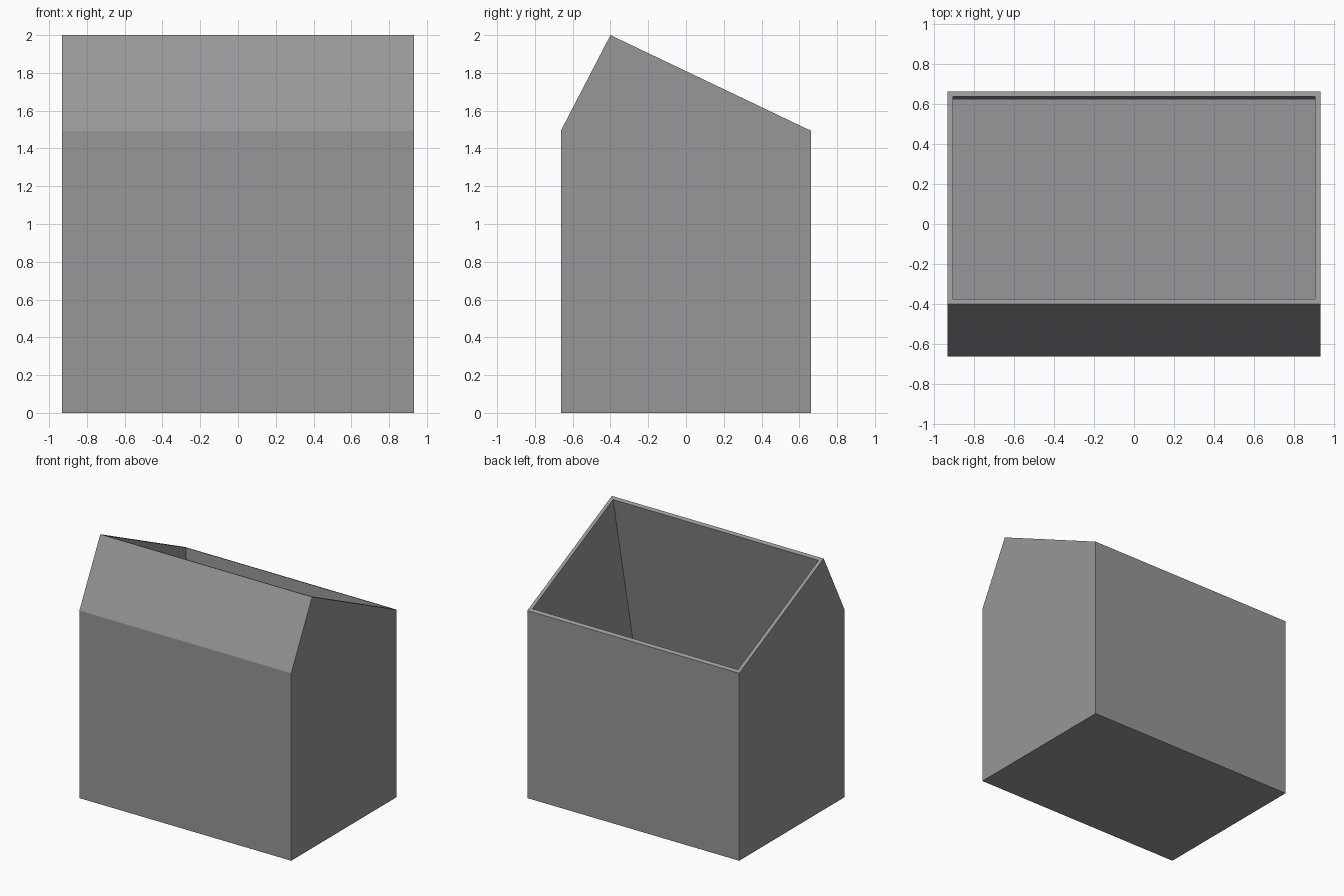
import bpy, bmesh

default_cube = bpy.data.objects.get("Cube")
if default_cube:
    bpy.data.objects.remove(default_cube, do_unlink=True)

HALF_WIDTH = 0.933
WALL = 0.028
FLOOR_Z, FLOOR_FRONT, FLOOR_BACK = 0.7, -0.64, 0.622

# Side profile (y, z): upright walls, sloping hood at the front, slanted top
PROFILE = [(-0.663, 0), (0.663, 0), (0.663, 1.493), (-0.4, 2), (-0.663, 1.493)]

# Plain grey material
grey = bpy.data.materials.new("plain grey")
grey.use_nodes = True
colour = (0.31, 0.31, 0.31, 1)
grey.diffuse_color = colour
grey.node_tree.nodes["Principled BSDF"].inputs["Base Color"].default_value = colour

# Solid outer body, swept across the width
bm = bmesh.new()
side = bm.faces.new([bm.verts.new((-HALF_WIDTH, y, z)) for y, z in PROFILE])
sweep = bmesh.ops.extrude_face_region(bm, geom=[side])
moved = [g for g in sweep["geom"] if isinstance(g, bmesh.types.BMVert)]
bmesh.ops.translate(bm, verts=moved, vec=(2 * HALF_WIDTH, 0, 0))
bmesh.ops.recalc_face_normals(bm, faces=bm.faces)

# Rim around the slanted opening
opening = next(f for f in bm.faces if f.normal.z > 0.3 and f.normal.y > 0.1)
bmesh.ops.inset_individual(bm, faces=[opening], thickness=WALL, use_even_offset=True)

# Cavity sunk down to a level floor
floor = bmesh.ops.extrude_discrete_faces(bm, faces=[opening])["faces"][0]
middle = floor.calc_center_median().y
for v in floor.verts:
    v.co.y = FLOOR_BACK if v.co.y > middle else FLOOR_FRONT
    v.co.z = FLOOR_Z
bmesh.ops.recalc_face_normals(bm, faces=bm.faces)

mesh = bpy.data.meshes.new("open_bin")
bm.to_mesh(mesh)
bm.free()
mesh.materials.append(grey)
bin_object = bpy.data.objects.new("open_bin", mesh)
bpy.context.collection.objects.link(bin_object)
